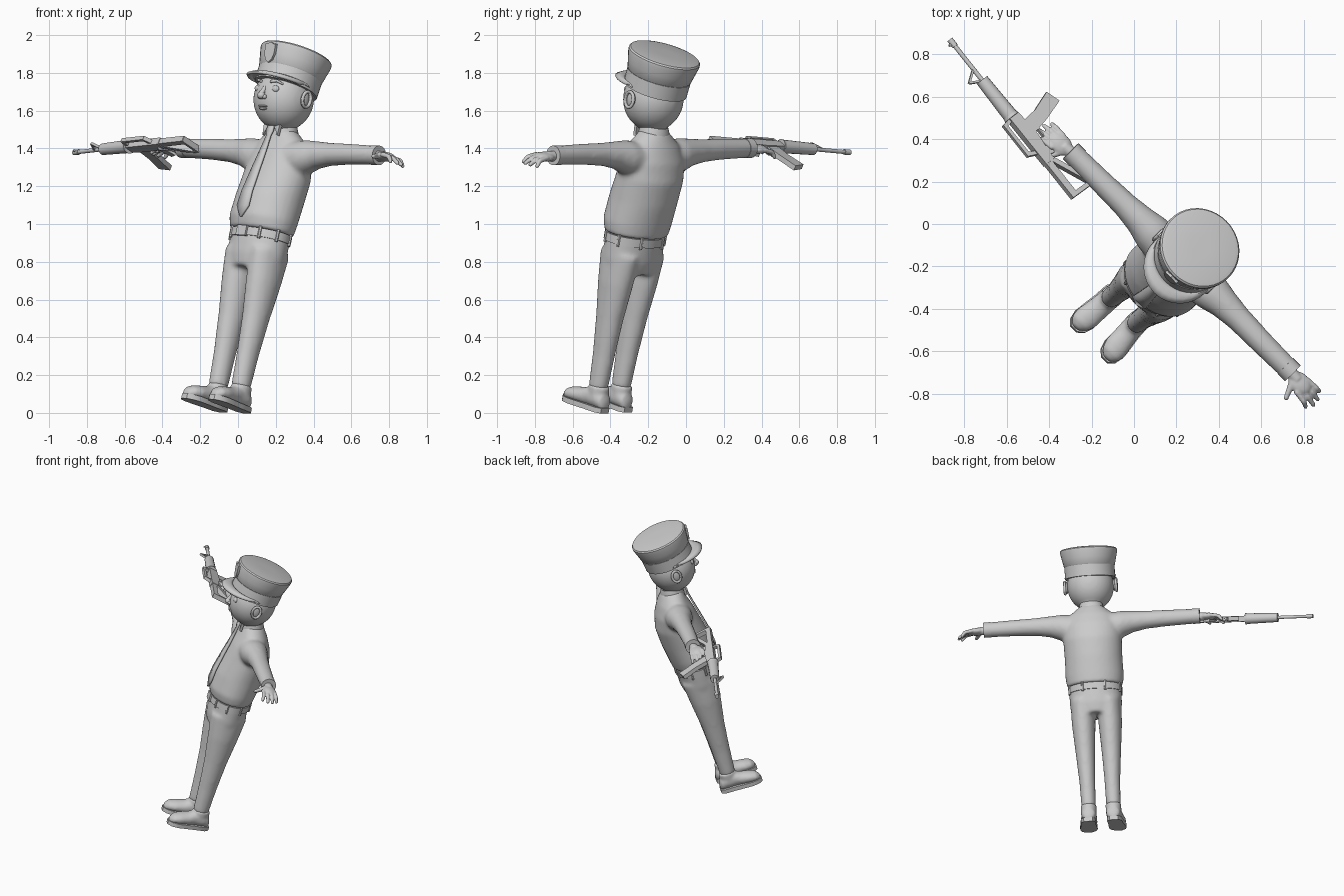
import bpy, bmesh
from math import sin, cos, pi, radians
from mathutils import Matrix, Vector

if "Cube" in bpy.data.objects:
    bpy.data.objects.remove(bpy.data.objects["Cube"])

grey = bpy.data.materials.new("plain_grey")
grey.use_nodes = True
grey.diffuse_color = (0.6, 0.6, 0.6, 1)
grey.node_tree.nodes["Principled BSDF"].inputs["Base Color"].default_value = (0.6, 0.6, 0.6, 1)

# Figure frame: turned to one side and leaning back
BODY = (Matrix.Translation((-0.07, -0.424, 0.02)) @ Matrix.Rotation(radians(-45), 4, 'Z')
        @ Matrix.Rotation(radians(1.5), 4, 'Y') @ Matrix.Rotation(radians(-15), 4, 'X'))

# Rifle frame: x to the muzzle, z to the sights
ahead = Vector((-0.62, 0.78, -0.07)).normalized()
side = Vector((-0.68, -0.54, 0.48)).cross(ahead).normalized()
RIFLE = Matrix((ahead, side, ahead.cross(side))).transposed().to_4x4()
RIFLE.translation = (-0.28, 0.13, 1.445)


def loft(bm, rings, n=24):
    """Skin rings given as (centre, u axis, v axis)."""
    rows = []
    for c, u, v in rings:
        c, u, v = Vector(c), Vector(u), Vector(v)
        rows.append([bm.verts.new(c + u * cos(2 * pi * i / n) + v * sin(2 * pi * i / n)) for i in range(n)])
    for r, s in zip(rows, rows[1:]):
        for i in range(n):
            bm.faces.new((r[i], r[(i + 1) % n], s[(i + 1) % n], s[i]))
    bm.faces.new(rows[0])
    bm.faces.new(rows[-1])


def stack(bm, rings, n=32):
    """Upright loft from (x, y, z, rx, ry)."""
    loft(bm, [((x, y, z), (rx, 0, 0), (0, ry, 0)) for x, y, z, rx, ry in rings], n)


def rod(bm, p, q, r, r2=None, n=12, rounded=False):
    p, q = Vector(p), Vector(q)
    d = (q - p).normalized()
    u = d.orthogonal().normalized()
    v = d.cross(u)
    r2 = r2 or r
    rings = [(p, u * r, v * r), (q, u * r2, v * r2)]
    if rounded:
        rings.append((q + d * r2 * 0.7, u * r2 * 0.7, v * r2 * 0.7))
        rings.append((q + d * r2, u * r2 * 0.2, v * r2 * 0.2))
    loft(bm, rings, n)


def ball(bm, c, r, n=24):
    bmesh.ops.create_uvsphere(bm, u_segments=n, v_segments=n // 2, radius=1,
                              matrix=Matrix.Translation(c) @ Matrix.Diagonal((*r, 1)))


def prism(bm, pts, y0, y1):
    """Extrude an (x, z) outline along y."""
    a = [bm.verts.new((x, y0, z)) for x, z in pts]
    b = [bm.verts.new((x, y1, z)) for x, z in pts]
    bm.faces.new(a)
    bm.faces.new(b[::-1])
    for i in range(len(a)):
        j = (i + 1) % len(a)
        bm.faces.new((a[i], b[i], b[j], a[j]))


def bar(bm, p, q, w, half):
    p, q = Vector(p), Vector(q)
    s = (q - p).orthogonal().normalized() * w / 2
    prism(bm, [p + s, q + s, q - s, p - s], -half, half)


def make(name, build, frame=BODY, voxel=0, angle=35):
    """Build one object; voxel > 0 fuses its pieces into one soft skin."""
    bm = bmesh.new()
    build(bm)
    bmesh.ops.recalc_face_normals(bm, faces=bm.faces)
    me = bpy.data.meshes.new(name)
    bm.to_mesh(me)
    bm.free()
    me.materials.append(grey)
    ob = bpy.data.objects.new(name, me)
    bpy.context.collection.objects.link(ob)
    ob.matrix_world = frame
    bpy.ops.object.select_all(action='DESELECT')
    ob.select_set(True)
    bpy.context.view_layer.objects.active = ob
    bpy.ops.object.shade_smooth_by_angle(angle=radians(angle))
    if voxel:
        m = ob.modifiers.new("fuse", 'REMESH')
        m.mode, m.voxel_size, m.use_smooth_shade = 'VOXEL', voxel, True
        m = ob.modifiers.new("soften", 'SMOOTH')
        m.factor, m.iterations = 0.5, 8
    return ob


# Shirt: torso and both sleeves
def shirt(bm):
    stack(bm, [(0, 0, .965, .188, .147), (0, -.005, 1.03, .2, .163), (0, .01, 1.15, .197, .167),
               (0, .03, 1.28, .2, .157), (0, .03, 1.38, .2, .133), (0, .025, 1.46, .16, .1),
               (0, .01, 1.53, .08, .07)])
    for s in (1, -1):
        loft(bm, [((s * a, b, h), (0, r, 0), (0, 0, r)) for a, b, h, r in
                  ((.08, .02, 1.37, .1), (.2, .02, 1.39, .092), (.28, .02, 1.405, .073), (.38, .018, 1.412, .061),
                   (.52, .015, 1.415, .056), (.735, .015, 1.415, .05))])
make("shirt", shirt, voxel=.012)


# Cuffs, collar and tie
def cuffs(bm):
    for s in (1, -1):
        rod(bm, (s * .69, .015, 1.415), (s * .74, .015, 1.415), .052, n=24)
make("cuffs", cuffs)


def collar(bm):
    stack(bm, [(0, .01, 1.49, .09, .082), (0, .005, 1.53, .083, .078), (0, 0, 1.555, .076, .072),
               (0, 0, 1.55, .066, .062)])
    for s in (1, -1):
        prism(bm, [(s * .008, 1.545), (s * .06, 1.545), (s * .055, 1.48)], -.088, -.07)
make("collar", collar)


def tie(bm):
    rows = [(1.54, -.088, .018), (1.50, -.094, .024), (1.475, -.094, .014), (1.38, -.114, .022),
            (1.28, -.138, .029), (1.15, -.167, .037), (1.07, -.175, .042), (1.01, -.174, .004)]
    v = [[bm.verts.new((s * w, y, z)) for s in (-1, 1)] for z, y, w in rows]
    for p, q in zip(v, v[1:]):
        bm.faces.new((p[0], p[1], q[1], q[0]))
tie_ob = make("tie", tie)
solid = tie_ob.modifiers.new("thickness", 'SOLIDIFY')
solid.thickness, solid.offset = .012, 0


# Trousers, belt and belt loops
def trousers(bm):
    stack(bm, [(0, 0, .76, .165, .115), (0, 0, .83, .178, .132), (0, 0, .96, .18, .137)])
    for s in (1, -1):
        stack(bm, [(s * x, y, z, rx, ry) for x, y, z, rx, ry in
                   ((.085, 0, .12, .049, .054), (.086, 0, .3, .054, .063), (.089, 0, .5, .066, .079),
                    (.091, 0, .7, .08, .106), (.091, 0, .86, .083, .125))])
make("trousers", trousers, voxel=.012)
make("belt", lambda bm: stack(bm, [(0, 0, .92, .185, .143), (0, 0, .965, .185, .143)], 40))


def belt_parts(bm):
    for deg in (-125, -55, -160, -20, 20, 65, 115, 160):
        t = radians(deg)
        rod(bm, (.184 * cos(t), .142 * sin(t), .91), (.184 * cos(t), .142 * sin(t), .975), .009, n=6)
    prism(bm, [(-.035, .915), (.035, .915), (.035, .97), (-.035, .97)], -.152, -.13)
make("belt_loops_and_buckle", belt_parts)


# Shoes with flat soles
def shoes(bm):
    for s in (1, -1):
        loft(bm, [((s * x, y, .012 + h / 2), (w, 0, 0), (0, 0, h / 2)) for x, y, w, h in
                  ((.084, .078, .02, .05), (.084, .065, .043, .085), (.085, .03, .053, .11), (.087, -.03, .053, .115),
                   (.092, -.08, .056, .09), (.098, -.14, .06, .078), (.102, -.18, .05, .066), (.104, -.207, .022, .04))])
        stack(bm, [(s * .085, .005, .05, .052, .058), (s * .085, .005, .135, .054, .059)])
make("shoes", shoes, voxel=.008)


def soles(bm):
    for s in (1, -1):
        edge = ((.03, .08), (.05, .05), (.051, -.02), (.056, -.08), (.06, -.14), (.048, -.185), (.02, -.212))
        ring = [(w, y) for w, y in edge] + [(-w, y) for w, y in reversed(edge)]
        lo, hi = [[bm.verts.new((s * (.092 - .05 * y) + w, y, z)) for w, y in ring] for z in (0, .028)]
        bm.faces.new(lo)
        bm.faces.new(hi)
        for i in range(len(lo)):
            j = (i + 1) % len(lo)
            bm.faces.new((lo[i], lo[j], hi[j], hi[i]))
make("shoe_soles", soles)


# Hands: palm, four fingers and thumb
def hands(bm):
    for s in (1, -1):
        rod(bm, (s * .71, .015, 1.412), (s * .78, .01, 1.41), .03, .028)
        ball(bm, (s * .795, .008, 1.408), (.062, .048, .024))
        for y, reach in ((-.034, .895), (-.008, .915), (.018, .91), (.043, .89)):
            mid = (s * .87, y * 1.15, 1.398)
            rod(bm, (s * .81, y, 1.41), mid, .014, .013, rounded=True)
            rod(bm, mid, (s * reach, y * 1.3, 1.37), .013, .011, rounded=True)
        rod(bm, (s * .77, -.02, 1.405), (s * .8, -.085, 1.385), .017, .012, rounded=True)
make("hands", hands, voxel=.005)


# Head, ears and face
def head(bm):
    ball(bm, (0, -.04, 1.69), (.16, .162, .172), 40)
    rod(bm, (0, 0, 1.5), (0, -.01, 1.6), .064, n=24)
make("head", head, voxel=.012)


def ears(bm):
    for s in (1, -1):
        ball(bm, (s * .163, -.045, 1.69), (.013, .03, .042))
        pts = [Vector((s * .176, -.045 + .03 * cos(t), 1.69 + .042 * sin(t)))
               for t in [2 * pi * i / 16 for i in range(17)]]
        for p, q in zip(pts, pts[1:]):
            rod(bm, p, q, .009, rounded=True)
make("ears", ears)


def face(bm):
    ball(bm, (0, -.208, 1.665), (.022, .022, .02))
    rod(bm, (0, -.192, 1.715), (0, -.21, 1.67), .011, .016)
    for s in (1, -1):
        ball(bm, (s * .018, -.2, 1.66), (.012, .014, .012))
        ball(bm, (s * .062, -.178, 1.71), (.026, .014, .019))
        rod(bm, (s * .035, -.197, 1.745), (s * .068, -.185, 1.753), .008, rounded=True)
        rod(bm, (s * .068, -.185, 1.753), (s * .095, -.162, 1.742), .008, .005, rounded=True)
    ball(bm, (0, -.181, 1.613), (.034, .011, .006))
    ball(bm, (0, -.177, 1.601), (.028, .011, .007))
make("face", face)

# Peaked cap: band, flared crown, peak and shield badge
CAP = BODY @ Matrix.Translation((0, -.04, 1.745)) @ Matrix.Rotation(radians(-8), 4, 'X')
make("cap_band", lambda bm: stack(bm, [(0, 0, 0, .171, .173), (0, 0, .08, .172, .174)], 40), CAP)
make("cap_crown", lambda bm: stack(bm, [(0, 0, z, r, r) for z, r in
     ((.078, .168), (.085, .174), (.13, .184), (.178, .195), (.192, .195), (.2, .188), (.204, .17), (.206, .05))], 40), CAP)


def peak(bm):
    rows = []
    for k in range(4):
        f, row = k / 3, []
        for i in range(17):
            t = pi + pi * i / 16
            inner = Vector((.165 * cos(t), .165 * sin(t), .02))
            outer = Vector((.172 * cos(t), -.06 + .185 * sin(t), .005 + .006 * sin(t)))
            row.append(bm.verts.new(inner.lerp(outer, f) + Vector((0, 0, .012 * sin(pi * f)))))
        rows.append(row)
    for r, s in zip(rows, rows[1:]):
        for i in range(16):
            bm.faces.new((r[i], r[i + 1], s[i + 1], s[i]))
peak_ob = make("cap_peak", peak, CAP)
peak_ob.modifiers.new("thickness", 'SOLIDIFY').thickness = .014


def badge(bm):
    half = ((0, .06), (.025, .05), (.037, .052), (.036, 0), (.024, -.032), (0, -.05))
    prism(bm, list(half) + [(-x, z) for x, z in half[-2:0:-1]], -.006, .012)
make("cap_badge", badge, CAP @ Matrix.Translation((0, -.188, .125)) @ Matrix.Rotation(radians(12), 4, 'X'))


# Rifle
def rifle_body(bm):
    prism(bm, [(.2, .02), (.48, .022), (.48, -.035), (.34, -.045), (.2, -.03)], -.02, .02)
    prism(bm, [(.35, -.03), (.43, -.03), (.44, -.12), (.475, -.225), (.405, -.25), (.37, -.13)], -.014, .014)
    prism(bm, [(.23, -.03), (.275, -.03), (.25, -.125), (.205, -.115)], -.014, .014)
    for p, q, w in (((.27, .01), (.29, .06), .02), ((.28, .058), (.47, .058), .018), ((.46, .06), (.47, .01), .02),
                    ((.28, -.035), (.29, -.07), .007), ((.285, -.07), (.36, -.07), .007)):
        bar(bm, p, q, w, .011)
make("rifle_body", rifle_body, RIFLE)


def rifle_stock(bm):
    for p, q, w in (((0, 0), (.22, 0), .034), ((.008, .015), (.008, -.13), .022), ((.01, -.118), (.21, -.022), .024)):
        bar(bm, p, q, w, .016)
make("rifle_stock", rifle_stock, RIFLE)


def rifle_barrel(bm):
    rod(bm, (.475, 0, 0), (.49, 0, 0), .04, .036, 16)
    rod(bm, (.49, 0, 0), (.7, 0, 0), .036, .031, 16)
    rod(bm, (.69, 0, 0), (.94, 0, 0), .011)
    rod(bm, (.905, 0, 0), (.945, 0, 0), .015)
    bar(bm, (.7, .01), (.725, .065), .01, .007)
    bar(bm, (.725, .065), (.765, .005), .01, .007)
    bar(bm, (.92, .01), (.925, .024), .01, .005)
make("rifle_barrel", rifle_barrel, RIFLE)
